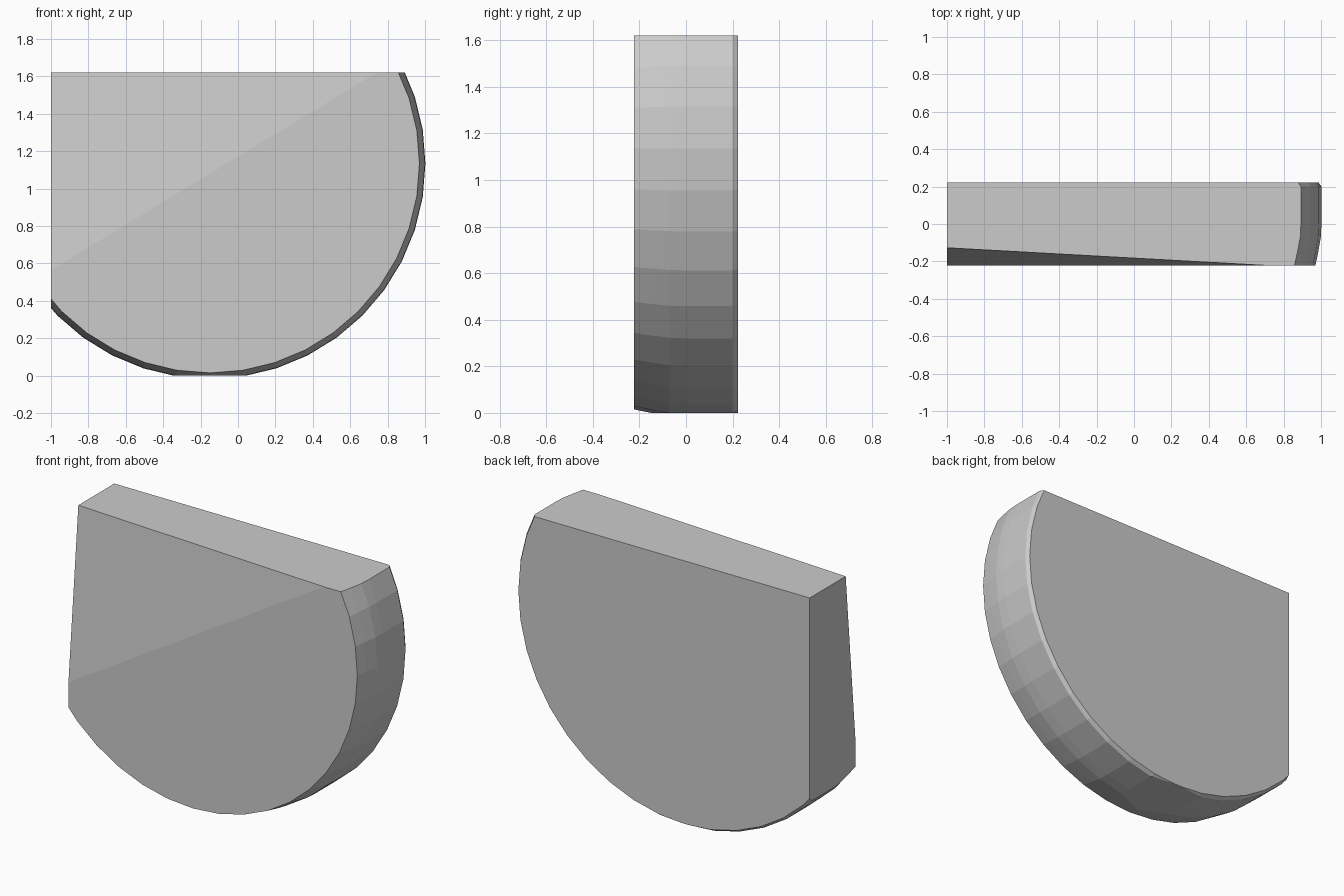
import bpy, bmesh, math
from mathutils import Vector

if "Cube" in bpy.data.objects:
    bpy.data.objects.remove(bpy.data.objects["Cube"])

SEGMENTS = 40
CENTRE = Vector((-0.15, 0, 1.135))
# cross-section of the rounded rim: (y, radius), front to back
RIM = [(-0.223, 1.12), (-0.15, 1.135), (-0.07, 1.149), (0, 1.152), (0.2, 1.152), (0.223, 1.137)]

bm = bmesh.new()

# disc with a softly bulging rim
rings = []
for y, r in RIM:
    rings.append([bm.verts.new(CENTRE + Vector((r * math.cos(a), y, r * math.sin(a))))
                  for a in (2 * math.pi * i / SEGMENTS for i in range(SEGMENTS))])
for a, b in zip(rings, rings[1:]):
    for i in range(SEGMENTS):
        j = (i + 1) % SEGMENTS
        bm.faces.new((a[i], a[j], b[j], b[i]))
bm.faces.new(rings[0])
bm.faces.new(rings[-1])
bmesh.ops.recalc_face_normals(bm, faces=bm.faces)


def slice_off(point, normal):
    """Remove everything on the normal's side and cap the cut."""
    geom = bm.verts[:] + bm.edges[:] + bm.faces[:]
    bmesh.ops.bisect_plane(bm, geom=geom, dist=1e-5, plane_co=point,
                           plane_no=normal, clear_outer=True)
    rim = [e for e in bm.edges if e.is_boundary]
    bmesh.ops.contextual_create(bm, geom=rim)


# straight left side, top, and small flat underneath
slice_off((-1, 0, 0), (-1, 0, 0))
slice_off((0, 0, 1.62), (0, 0, 1))
slice_off((0, 0, 0), (0, 0, -1))

# shallow sloped facet across the upper left of the front
p = Vector((-1, -0.223, 0.565))
q = Vector((0.74, -0.223, 1.62))
corner = Vector((-1, -0.127, 1.62))
n = (q - p).cross(corner - p).normalized()
slice_off(p, n if n.y < 0 else -n)

bmesh.ops.recalc_face_normals(bm, faces=bm.faces)
mesh = bpy.data.meshes.new("cut_disc")
bm.to_mesh(mesh)
bm.free()
bpy.context.collection.objects.link(bpy.data.objects.new("cut_disc", mesh))
